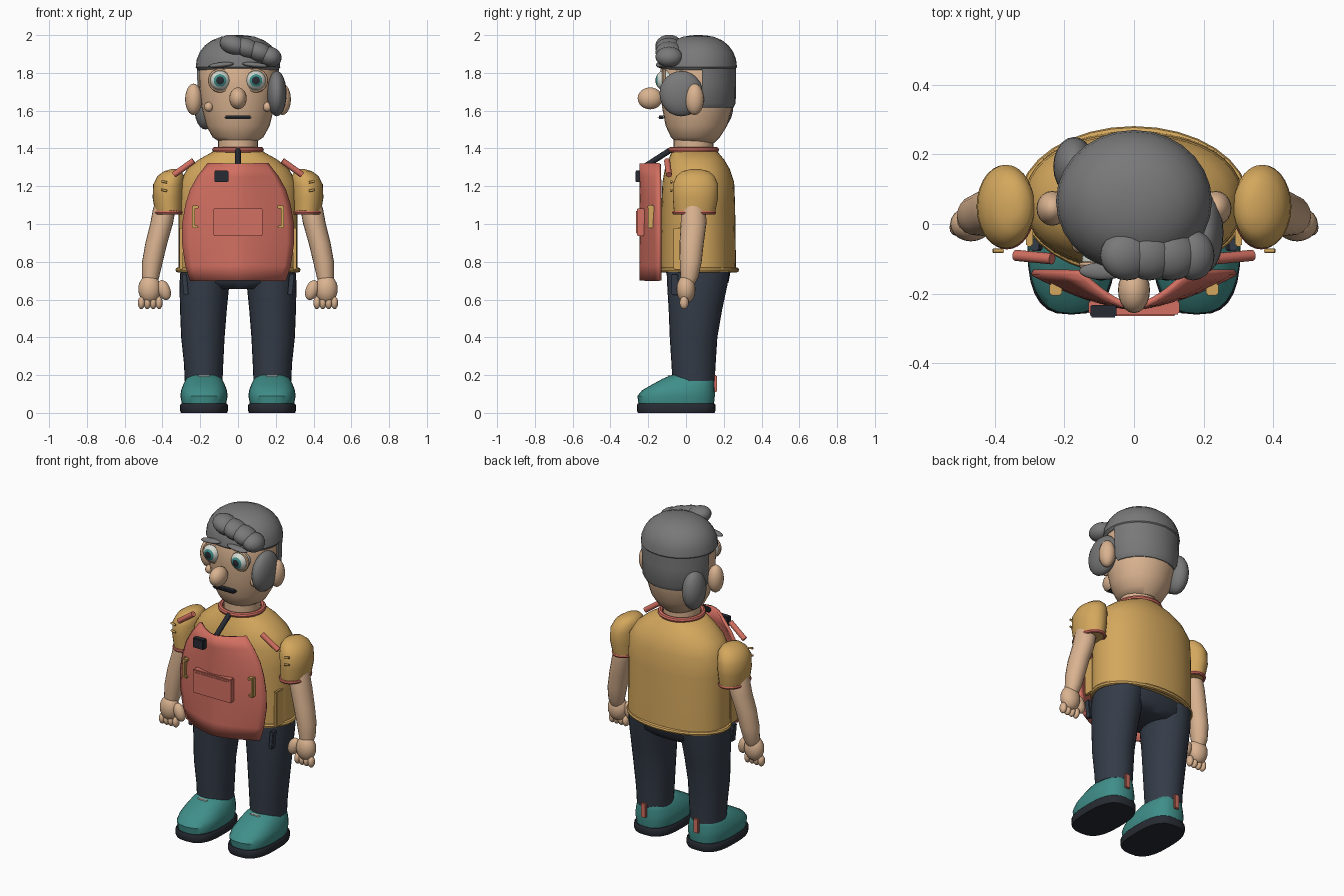
import bpy, bmesh, math
from mathutils import Vector, Matrix

if "Cube" in bpy.data.objects:
    bpy.data.objects.remove(bpy.data.objects["Cube"])


def material(name, r, g, b):
    m = bpy.data.materials.new(name)
    m.use_nodes = True
    m.diffuse_color = (r, g, b, 1)
    bsdf = m.node_tree.nodes["Principled BSDF"]
    bsdf.inputs["Base Color"].default_value = (r, g, b, 1)
    bsdf.inputs["Roughness"].default_value = 0.8
    return m


skin = material("skin", 0.70, 0.45, 0.28)
hair = material("grey hair", 0.19, 0.19, 0.19)
yellow = material("mustard cloth", 0.66, 0.39, 0.11)
coral = material("coral cloth", 0.65, 0.16, 0.12)
teal = material("teal leather", 0.05, 0.27, 0.25)
navy = material("navy cloth", 0.035, 0.045, 0.065)
black = material("charcoal", 0.02, 0.024, 0.032)
white = material("eye white", 0.66, 0.70, 0.64)


def finish(name, bm, *mats):
    bmesh.ops.recalc_face_normals(bm, faces=bm.faces)
    mesh = bpy.data.meshes.new(name)
    bm.to_mesh(mesh)
    bm.free()
    for m in mats:
        mesh.materials.append(m)
    ob = bpy.data.objects.new(name, mesh)
    bpy.context.collection.objects.link(ob)
    bpy.ops.object.select_all(action="DESELECT")
    ob.select_set(True)
    bpy.context.view_layer.objects.active = ob
    bpy.ops.object.shade_smooth_by_angle(angle=math.radians(40))
    return ob


def power(v, e):
    return math.copysign(abs(v) ** (2 / e), v)


def loft(name, rings, mat, n=28, e=2.0, cut_y=None):
    """Stack of superellipse rings given as (x, y, z, half width, half depth)."""
    bm = bmesh.new()
    loops = []
    for x, y, z, rx, ry in rings:
        angles = [2 * math.pi * i / n for i in range(n)]
        loops.append([bm.verts.new((x + rx * power(math.cos(a), e),
                                    y + ry * power(math.sin(a), e), z)) for a in angles])
    for lo, hi in zip(loops, loops[1:]):
        for i in range(n):
            j = (i + 1) % n
            bm.faces.new((lo[i], lo[j], hi[j], hi[i]))
    bm.faces.new(loops[0][::-1])
    bm.faces.new(loops[-1])
    if cut_y is not None:
        bmesh.ops.bisect_plane(bm, geom=bm.verts[:] + bm.edges[:] + bm.faces[:],
                               plane_co=(0, cut_y, 0), plane_no=(0, 1, 0), clear_inner=True)
        bmesh.ops.holes_fill(bm, edges=[ed for ed in bm.edges if ed.is_boundary])
    return finish(name, bm, mat)


def ball(name, loc, size, mat, tilt=0.0, seg=20):
    bm = bmesh.new()
    mtx = Matrix.Translation(loc) @ Matrix.Rotation(tilt, 4, "Y") @ Matrix.Diagonal((*size, 1))
    bmesh.ops.create_uvsphere(bm, u_segments=seg, v_segments=seg // 2 + 2, radius=1, matrix=mtx)
    return finish(name, bm, mat)


def box(name, loc, size, mat, tilt=0.0, bevel=0.004):
    bm = bmesh.new()
    mtx = Matrix.Translation(loc) @ Matrix.Rotation(tilt, 4, "Y") @ Matrix.Diagonal((*size, 1))
    bmesh.ops.create_cube(bm, size=1, matrix=mtx)
    bmesh.ops.bevel(bm, geom=bm.edges[:], offset=bevel, segments=2, affect="EDGES")
    return finish(name, bm, mat)


def rod(name, a, b, radius, mat):
    a, b = Vector(a), Vector(b)
    bm = bmesh.new()
    mtx = Matrix.Translation((a + b) / 2) @ (b - a).to_track_quat("Z", "Y").to_matrix().to_4x4()
    bmesh.ops.create_cone(bm, cap_ends=True, segments=12, radius1=radius, radius2=radius,
                          depth=(b - a).length, matrix=mtx)
    return finish(name, bm, mat)


def ring(name, loc, rx, ry, minor, mat, upright=False):
    bm = bmesh.new()
    n, k = 32, 8
    grid = []
    for i in range(n):
        a = 2 * math.pi * i / n
        c, s = math.cos(a), math.sin(a)
        row = []
        for j in range(k):
            t = 2 * math.pi * j / k
            r, h = minor * math.cos(t), minor * math.sin(t)
            p = Vector(((rx + r) * c, (ry + r) * s, h))
            if upright:
                p = Vector((p.x, -p.z, p.y))
            row.append(bm.verts.new(p + Vector(loc)))
        grid.append(row)
    for i in range(n):
        for j in range(k):
            i2, j2 = (i + 1) % n, (j + 1) % k
            bm.faces.new((grid[i][j], grid[i2][j], grid[i2][j2], grid[i][j2]))
    return finish(name, bm, mat)


def eye(name, loc, radius):
    bm = bmesh.new()
    bmesh.ops.create_uvsphere(bm, u_segments=24, v_segments=24, radius=radius,
                              matrix=Matrix.Rotation(math.pi / 2, 4, "X"))
    for f in bm.faces:
        facing = -f.calc_center_median().normalized().y
        f.material_index = 2 if facing > 0.94 else 1 if facing > 0.8 else 0
    bmesh.ops.translate(bm, verts=bm.verts, vec=loc)
    return finish(name, bm, white, teal, black)


# Head, neck and hair
loft("head", [(0, .05, 1.43, .09, .10), (0, .05, 1.46, .135, .13), (0, .055, 1.52, .168, .163),
              (0, .06, 1.62, .193, .187), (0, .06, 1.72, .205, .197), (0, .065, 1.82, .208, .2),
              (0, .065, 1.92, .17, .16)], skin)
loft("neck", [(0, .04, 1.35, .105, .105), (0, .04, 1.47, .105, .105)], skin)
cap = [(math.cos(t), math.sin(t)) for t in (0, .25, .5, .75, 1.0, 1.25, 1.45, 1.55)]
loft("hair_cap", [(0, .065, 1.815, .212, .192)] +
     [(0, .065, 1.83 + .17 * s, .224 * c ** .8, .205 * c ** .8) for c, s in cap], hair)
loft("hair_back", [(0, .065, 1.615, .195, .185), (0, .065, 1.64, .212, .198),
                   (0, .065, 1.75, .218, .2), (0, .065, 1.84, .22, .2)], hair, cut_y=.085)
ball("left_hair_tuft", (.205, -.025, 1.69), (.052, .115, .12), hair)
ball("right_hair_tuft", (-.172, .165, 1.62), (.06, .085, .12), hair)
for i, (x, z, w) in enumerate([(-.02, 1.945, .08), (.045, 1.93, .08), (.11, 1.91, .08), (.17, 1.885, .062)]):
    ball(f"fringe_curl_{i + 1}", (x, -.09, z), (w, .072, .053), hair, tilt=.35)

# Face
ball("nose", (0, -.19, 1.665), (.046, .066, .058), skin)
box("mouth", (0, -.13, 1.565), (.15, .04, .018), black, bevel=.008)

# Shirt
loft("shirt", [(0, .065, .75, .315, .2), (0, .065, 1.1, .315, .195), (0, .065, 1.22, .31, .19),
               (0, .06, 1.29, .27, .172), (0, .055, 1.34, .21, .148), (0, .045, 1.385, .13, .12)],
     yellow, n=40, e=2.2)
ring("shirt_hem", (0, .065, .757), .317, .202, .014, yellow)
ring("collar", (0, .04, 1.393), .122, .12, .015, coral)
loft("hips", [(0, .065, .655, .2, .12), (0, .065, .69, .28, .16), (0, .065, .77, .295, .175)], navy, e=2.3)

# Apron panel, bowed forward in the middle
bm = bmesh.new()
rows = []
for z, w in [(.70, .25), (.78, .275), (.9, .293), (1.0, .292), (1.1, .275), (1.18, .25), (1.25, .21), (1.32, .155)]:
    ts = [i / 8 - 1 for i in range(17)]
    rows.append([bm.verts.new((w * t, -.238 + .1 * abs(t) ** 1.6, z)) for t in ts])
for lo, hi in zip(rows, rows[1:]):
    for i in range(16):
        bm.faces.new((lo[i], lo[i + 1], hi[i + 1], hi[i]))
apron = finish("apron", bm, coral)
thick = apron.modifiers.new("thickness", "SOLIDIFY")
thick.thickness, thick.offset = .018, 0
box("apron_pocket", (0, -.24, 1.01), (.26, .04, .145), coral)
box("pocket_flap", (0, -.261, 1.01), (.235, .006, .12), coral, bevel=.002)
box("apron_badge", (-.088, -.25, 1.252), (.075, .036, .06), black)
rod("neck_cord", (0, -.085, 1.39), (0, -.225, 1.30), .015, black)

# Everything that is paired
for side, s in (("left", 1), ("right", -1)):
    def at(x, y, z):
        return (s * x, y, z)

    def limb(rows):
        return [(s * x, *rest) for x, *rest in rows]

    # Face pairs
    eye(f"{side}_eye", at(.095, -.107, 1.76), .055)
    ring(f"{side}_eyelid", at(.095, -.118, 1.76), .054, .054, .01, skin, upright=True)
    ball(f"{side}_eyebrow", at(.09, -.135, 1.842), (.068, .025, .014), hair, tilt=s * .1)
    ball(f"{side}_ear", at(.235, .045, 1.66), (.045, .05, .083), skin)
    ball(f"{side}_cheek", at(.155, -.06, 1.62), (.024, .024, .026), skin, seg=12)

    # Sleeves, arms and hands
    loft(f"{side}_sleeve", limb([(.365, .045, 1.055, .073, .108), (.37, .05, 1.14, .082, .12),
                                 (.367, .05, 1.21, .082, .12), (.355, .05, 1.255, .07, .1),
                                 (.345, .05, 1.28, .045, .07), (.34, .05, 1.29, .015, .025)]), yellow)
    ring(f"{side}_cuff", at(.365, .043, 1.06), .07, .105, .011, coral)
    loft(f"{side}_arm", limb([(.375, .04, 1.17, .045, .04), (.39, .04, 1.08, .06, .066),
                              (.405, .04, 1.0, .06, .068), (.432, .03, .9, .058, .064),
                              (.453, .025, .8, .055, .058), (.463, .018, .72, .046, .048),
                              (.465, .01, .68, .035, .035)]), skin, n=20)
    ball(f"{side}_palm", at(.468, 0, .655), (.06, .05, .075), skin)
    ball(f"{side}_thumb", at(.392, -.012, .65), (.034, .03, .055), skin, tilt=s * .35)
    for i in range(4):
        ball(f"{side}_finger_{i + 1}", at(.418 + .031 * i, -.01, .583), (.019, .024, .034), skin, seg=12)
    for z in (1.175, 1.22):
        rod(f"{side}_sleeve_stud_{round(z * 100)}", at(.375, -.077, z), at(.405, -.077, z + .006), .006, yellow)

    # Apron straps and clips, shirt vents
    rod(f"{side}_shoulder_strap", at(.235, -.1, 1.335), at(.34, -.09, 1.26), .016, coral)
    box(f"{side}_clip_bar", at(.235, -.185, 1.04), (.016, .03, .12), yellow)
    box(f"{side}_clip_top", at(.225, -.19, 1.09), (.036, .03, .016), yellow)
    box(f"{side}_clip_hook", at(.225, -.19, .985), (.03, .026, .014), yellow)
    box(f"{side}_shirt_vent", at(.3, -.03, .87), (.02, .07, .22), yellow)

    # Trousers and shoes
    loft(f"{side}_leg", limb([(.182, .04, .17, .1, .112), (.182, .04, .26, .104, .117),
                              (.186, .04, .4, .115, .126), (.183, .05, .55, .124, .142),
                              (.178, .06, .68, .132, .16), (.17, .065, .75, .135, .165)]), navy)
    box(f"{side}_trouser_pocket", at(.28, -.06, .68), (.025, .035, .11), navy, tilt=s * .1)
    loft(f"{side}_sole", limb([(.18, -.052, 0, .122, .203), (.18, -.052, .012, .126, .208),
                               (.18, -.052, .042, .126, .208), (.18, -.052, .05, .12, .203)]), black, e=2.8)
    loft(f"{side}_shoe", limb([(.18, -.052, .048, .117, .2), (.18, -.052, .09, .125, .205),
                               (.18, -.04, .12, .121, .192), (.18, -.015, .15, .11, .165),
                               (.18, .012, .18, .095, .137), (.18, .03, .2, .072, .108),
                               (.18, .035, .208, .04, .07)]), teal, e=2.5)
    box(f"{side}_heel_tab", at(.18, .155, .155), (.035, .016, .09), coral)
    box(f"{side}_lace", at(.18, -.09, .196), (.06, .014, .008), white, bevel=.002)
    rod(f"{side}_shoe_eyelet", at(.268, .03, .16), at(.25, .07, .175), .008, black)
